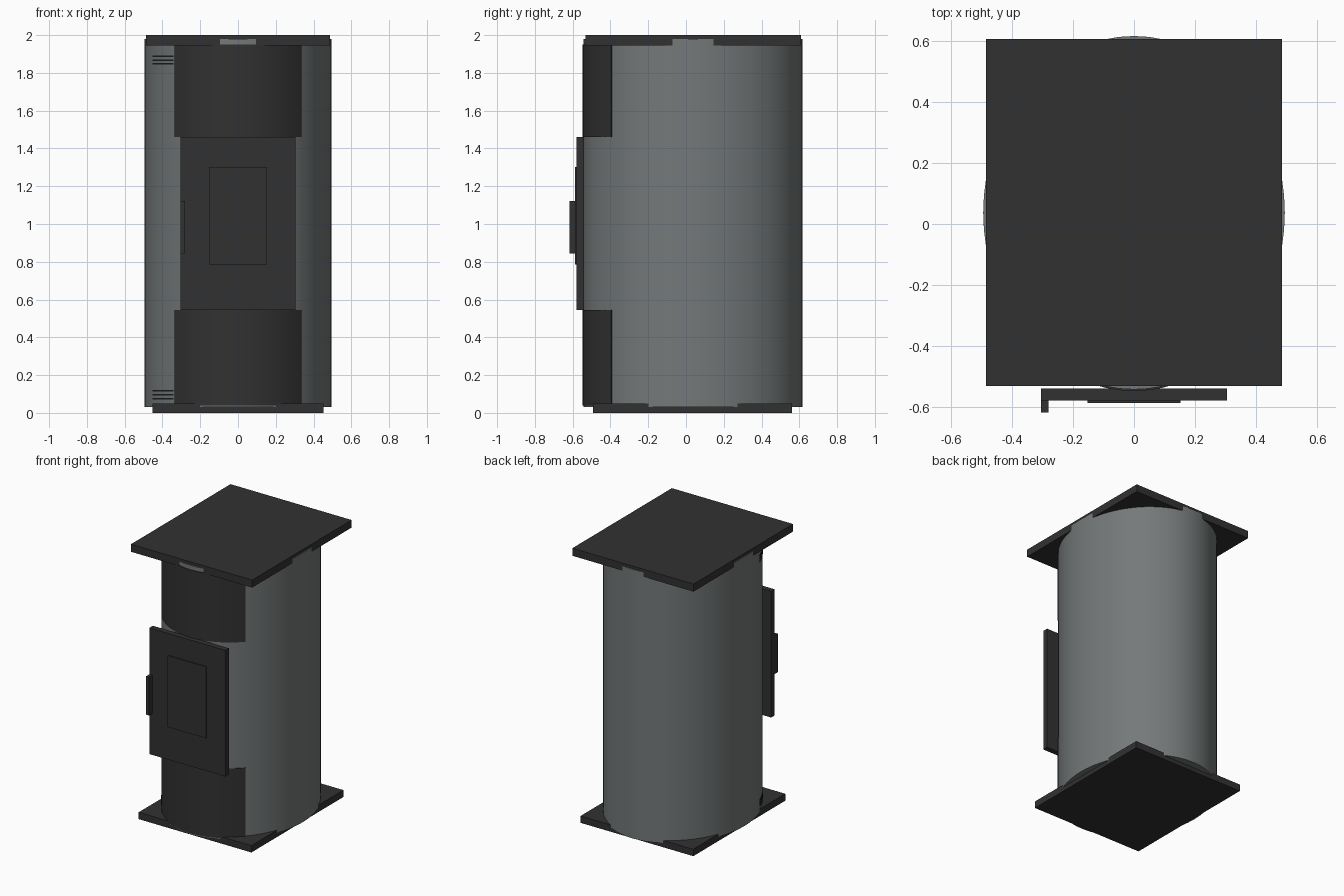
import bpy, bmesh, math

if "Cube" in bpy.data.objects:
    bpy.data.objects.remove(bpy.data.objects["Cube"])

CY, RX, RY = 0.037, 0.495, 0.58   # centre and radii of the oval body


def material(name, rgb):
    m = bpy.data.materials.new(name)
    m.diffuse_color = (*rgb, 1)
    m.use_nodes = True
    m.node_tree.nodes["Principled BSDF"].inputs["Base Color"].default_value = m.diffuse_color
    return m


DARK = material("charcoal iron", (0.031, 0.031, 0.031))
GREY = material("grey steel", (0.175, 0.19, 0.19))
BLACK = material("vent black", (0.012, 0.012, 0.012))


def finish(name, bm, mat, smooth=False):
    bmesh.ops.recalc_face_normals(bm, faces=bm.faces)
    mesh = bpy.data.meshes.new(name)
    bm.to_mesh(mesh)
    bm.free()
    mesh.materials.append(mat)
    ob = bpy.data.objects.new(name, mesh)
    bpy.context.collection.objects.link(ob)
    if smooth:
        bpy.ops.object.select_all(action='DESELECT')
        ob.select_set(True)
        bpy.context.view_layer.objects.active = ob
        bpy.ops.object.shade_smooth_by_angle(angle=math.radians(30))
    return ob


def prism(name, outline, z0, z1, mat, smooth=False):
    bm = bmesh.new()
    face = bm.faces.new([bm.verts.new((x, y, z0)) for x, y in outline])
    top = bmesh.ops.extrude_face_region(bm, geom=[face])
    verts = [v for v in top["geom"] if isinstance(v, bmesh.types.BMVert)]
    bmesh.ops.translate(bm, verts=verts, vec=(0, 0, z1 - z0))
    return finish(name, bm, mat, smooth)


def box(name, x0, x1, y0, y1, z0, z1, mat):
    return prism(name, [(x0, y0), (x1, y0), (x1, y1), (x0, y1)], z0, z1, mat)


def oval(a, grow=0.0):
    return ((RX + grow) * math.sin(a), CY - (RY + grow) * math.cos(a))


def wrap(name, x0, x1, z0, z1, grow, steps, mat):
    """Thin shell hugging the front of the body between two x positions."""
    a0, a1 = math.asin(x0 / RX), math.asin(x1 / RX)
    angles = [a0 + (a1 - a0) * i / steps for i in range(steps + 1)]
    outline = [oval(a, grow) for a in angles] + [oval(a, -0.006) for a in reversed(angles)]
    return prism(name, outline, z0, z1, mat, True)


# Oval body
prism("stove_body", [oval(2 * math.pi * i / 64) for i in range(64)], 0.03, 1.98, GREY, True)

# Top and base slabs
box("top_plate", -0.486, 0.486, -0.532, 0.608, 1.945, 2.0, DARK)
box("base_plate", -0.452, 0.452, -0.492, 0.562, 0.0, 0.05, DARK)

# Curved front panels above and below the door
wrap("upper_front_panel", -0.333, 0.333, 1.46, 1.95, 0.005, 16, DARK)
wrap("lower_front_panel", -0.333, 0.333, 0.04, 0.545, 0.005, 16, DARK)

# Door with window and handle
box("door", -0.305, 0.305, -0.58, -0.54, 0.545, 1.46, DARK)
box("door_window", -0.153, 0.153, -0.588, -0.579, 0.785, 1.303, DARK)
box("door_handle", -0.305, -0.28, -0.618, -0.579, 0.845, 1.123, DARK)

# Vent slots on the left of the front
for label, base in (("lower", 0.076), ("upper", 1.848)):
    for i in range(3):
        z = base + 0.02 * i
        wrap(f"{label}_vent_slot_{i + 1}", -0.452, -0.341, z - 0.004, z + 0.004, 0.002, 6, BLACK)
